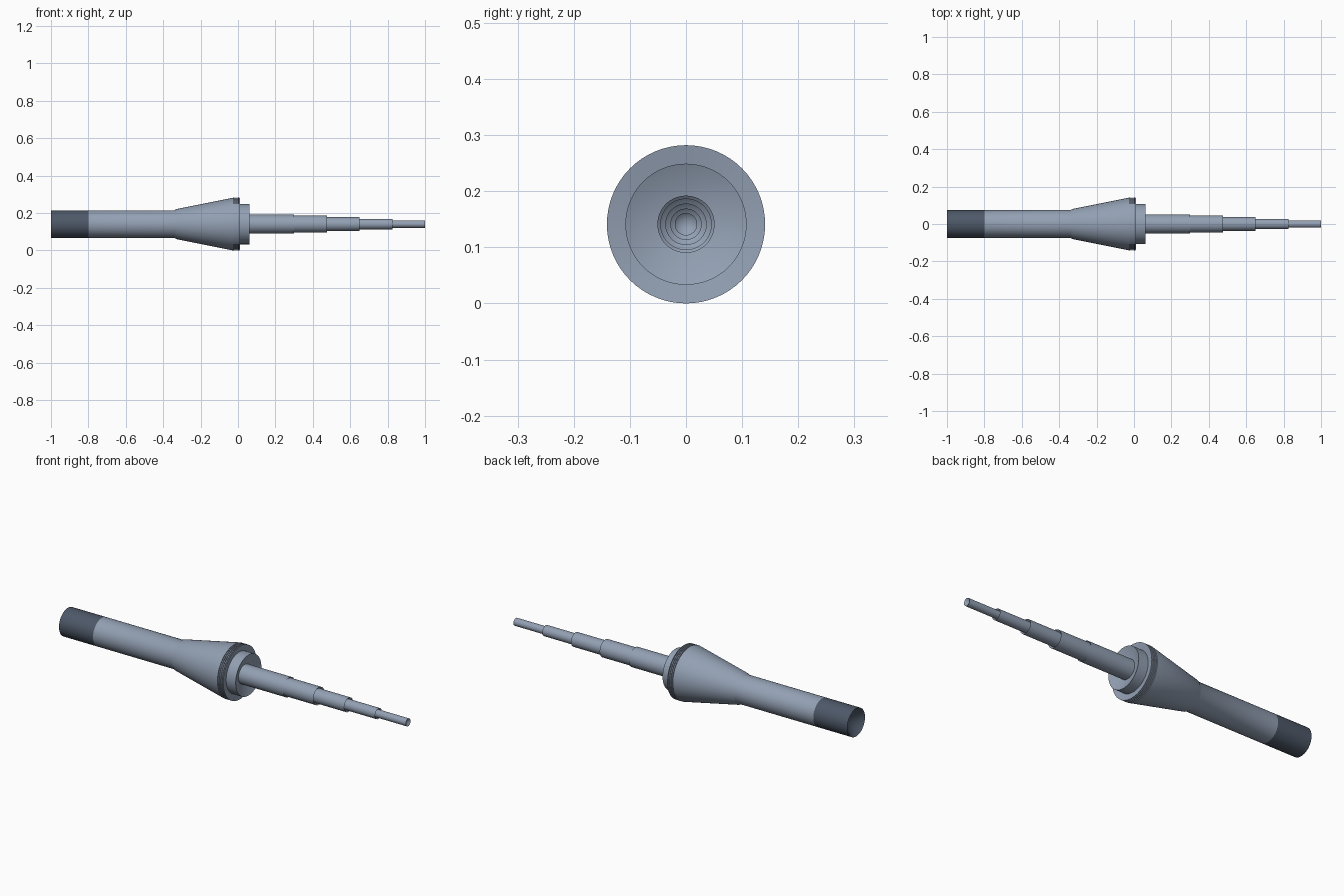
import bpy, bmesh, math

if "Cube" in bpy.data.objects:
    bpy.data.objects.remove(bpy.data.objects["Cube"])

AXIS_Z = 0.141
SIDES = 64
STEEL = bpy.data.materials.new("blue_grey")
STEEL.diffuse_color = (0.29, 0.35, 0.45, 1)
STEEL.use_nodes = True
STEEL.node_tree.nodes["Principled BSDF"].inputs["Base Color"].default_value = STEEL.diffuse_color
DARK = bpy.data.materials.new("dark_slate")
DARK.diffuse_color = (0.075, 0.098, 0.138, 1)
DARK.use_nodes = True
DARK.node_tree.nodes["Principled BSDF"].inputs["Base Color"].default_value = DARK.diffuse_color


def lathe(name, profile, material=STEEL, angle=36):
    """Revolve (x, radius) points about the long axis."""
    bm = bmesh.new()
    rings = []
    for x, r in profile:
        if r == 0:
            rings.append([bm.verts.new((x, 0, AXIS_Z))] * SIDES)
        else:
            rings.append([bm.verts.new((x, r * math.cos(2 * math.pi * i / SIDES),
                                        AXIS_Z + r * math.sin(2 * math.pi * i / SIDES)))
                          for i in range(SIDES)])
    for a, b in zip(rings, rings[1:]):
        for i in range(SIDES):
            j = (i + 1) % SIDES
            bm.faces.new(list(dict.fromkeys((a[i], a[j], b[j], b[i]))))
    bmesh.ops.recalc_face_normals(bm, faces=bm.faces)
    mesh = bpy.data.meshes.new(name)
    bm.to_mesh(mesh)
    bm.free()
    mesh.materials.append(material)
    obj = bpy.data.objects.new(name, mesh)
    bpy.context.collection.objects.link(obj)
    bpy.ops.object.select_all(action='DESELECT')
    obj.select_set(True)
    bpy.context.view_layer.objects.active = obj
    bpy.ops.object.shade_smooth_by_angle(angle=math.radians(angle))
    return obj


# Dark end grip with a dished end
lathe("end_grip", [(-0.80, 0), (-0.80, 0.074), (-1, 0.074), (-0.995, 0.070), (-0.93, 0)], DARK)

# Handle flowing into the flared cone, grooved flange and dished collar
grooves = []
for k in range(4):
    x = -0.022 + k * 0.009
    grooves += [(x, 0.141), (x, 0.136), (x + 0.004, 0.136), (x + 0.004, 0.141)]
lathe("handle_and_flared_head",
      [(-0.80, 0), (-0.80, 0.074), (-0.34, 0.074), (-0.33, 0.080), (-0.026, 0.141)]
      + grooves
      + [(0.012, 0.141), (0.006, 0.108), (0.062, 0.108), (0.036, 0.045), (0.036, 0)])

# Telescoping tubes, each emerging from a recessed mouth of the previous one
stages = [(0.03, 0.30, 0.051), (0.24, 0.475, 0.046), (0.42, 0.65, 0.037),
          (0.59, 0.825, 0.028), (0.78, 1.0, 0.020)]
for n, (x0, x1, r) in enumerate(stages, 1):
    lathe(f"telescopic_tube_{n}", [(x0, 0), (x0, r), (x1, r), (x1 - r * 0.9, 0)])
